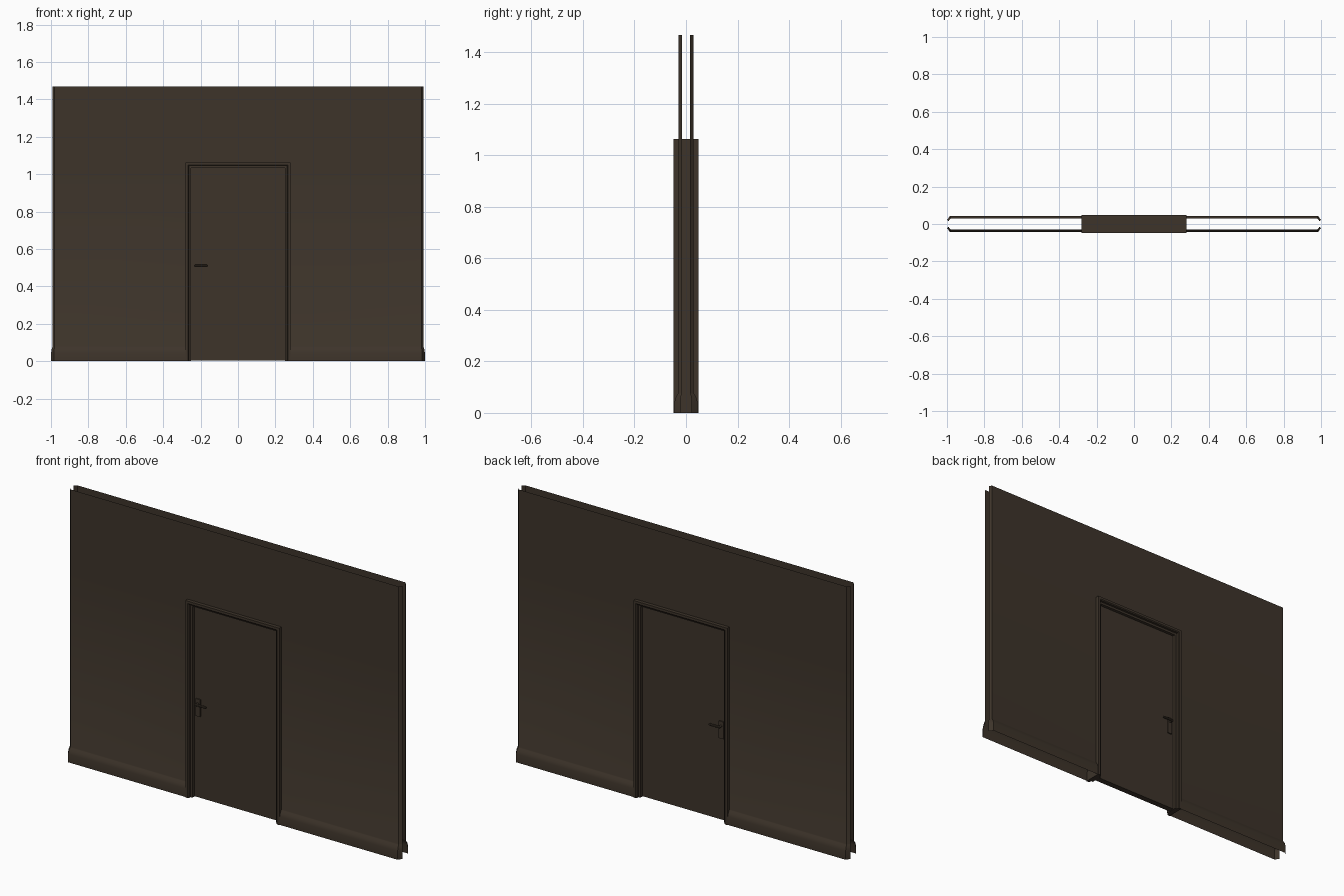
import bpy, bmesh, math
from mathutils import Matrix

if "Cube" in bpy.data.objects:
    bpy.data.objects.remove(bpy.data.objects["Cube"])

brown = bpy.data.materials.new("dark_brown")
brown.diffuse_color = (0.047, 0.034, 0.023, 1)
brown.use_nodes = True
brown.node_tree.nodes["Principled BSDF"].inputs["Base Color"].default_value = brown.diffuse_color


def finish(name, bm, solid=True):
    if solid:
        bmesh.ops.recalc_face_normals(bm, faces=bm.faces)
    me = bpy.data.meshes.new(name)
    bm.to_mesh(me)
    bm.free()
    me.materials.append(brown)
    ob = bpy.data.objects.new(name, me)
    bpy.context.collection.objects.link(ob)
    return ob


def add_box(bm, x0, x1, y0, y1, z0, z1):
    m = Matrix.Translation(((x0 + x1) / 2, (y0 + y1) / 2, (z0 + z1) / 2))
    m = m @ Matrix.Diagonal((x1 - x0, y1 - y0, z1 - z0, 1))
    return bmesh.ops.create_cube(bm, size=1, matrix=m)["verts"]


# Wall sheets: skirting profile rising into a plain wall, chamfered at the ends
OPEN_X, OPEN_Z, TOP = 0.27, 1.05, 1.468
# z, face depth, chamfer start x, end x, end depth
rows = [(0.0, 0.044, 0.984, 0.999, 0.022),
        (0.045, 0.044, 0.984, 0.999, 0.022),
        (0.062, 0.039, 0.983, 0.997, 0.020),
        (0.074, 0.031, 0.981, 0.993, 0.017),
        (0.078, 0.029, 0.980, 0.992, 0.0155),
        (OPEN_Z, 0.029, 0.980, 0.992, 0.0155),
        (TOP, 0.029, 0.980, 0.992, 0.0155)]


def wall_sheet(name, turn):
    bm = bmesh.new()
    grid = []
    for z, d, xc, xe, de in rows:
        pts = [(-xe, de), (-xc, d), (-OPEN_X, d), (OPEN_X, d), (xc, d), (xe, de)]
        grid.append([bm.verts.new((x, -y, z)) for x, y in pts])
    for r in range(len(rows) - 1):
        for c in range(5):
            if c == 2 and rows[r][0] < OPEN_Z:
                continue                      # doorway
            a, b = grid[r], grid[r + 1]
            bm.faces.new((a[c], a[c + 1], b[c + 1], b[c]))
    bmesh.ops.rotate(bm, verts=bm.verts, matrix=Matrix.Rotation(turn, 3, 'Z'))
    ob = finish(name, bm, solid=False)
    bpy.context.view_layer.objects.active = ob
    ob.select_set(True)
    bpy.ops.object.shade_smooth_by_angle(angle=math.radians(40))
    ob.select_set(False)


wall_sheet("front_wall_with_skirting", 0)
wall_sheet("back_wall_with_skirting", math.pi)

# Door frame: stepped profile (inset, depth) swept up, across and down
half = [(0, 0.048), (0.013, 0.048), (0.018, 0.044), (0.018, 0.032),
        (0.030, 0.032), (0.030, 0.0)]
profile = [(u, -y) for u, y in half] + [(u, y) for u, y in reversed(half[:-1])]
FX, FZ = 0.28, 1.063
bm = bmesh.new()
rings = []
for sx, top in ((-1, False), (-1, True), (1, True), (1, False)):
    rings.append([bm.verts.new((sx * (FX - u), y, FZ - u if top else 0))
                  for u, y in profile])
n = len(profile)
for a, b in zip(rings, rings[1:]):
    for i in range(n):
        j = (i + 1) % n
        bm.faces.new((a[i], a[j], b[j], b[i]))
bm.faces.new(rings[0])
bm.faces.new(rings[-1])
finish("door_frame", bm)

# Door leaf
bm = bmesh.new()
add_box(bm, -0.252, 0.252, -0.016, 0.016, 0.003, 1.035)
finish("door_leaf", bm)

# Handles on both faces: plate, neck and lever
for side, name in ((-1, "front_door_handle"), (1, "back_door_handle")):
    bm = bmesh.new()
    add_box(bm, -0.238, -0.211, 0.015, 0.022, 0.442, 0.535)
    neck = Matrix.Translation((-0.225, 0.030, 0.511)) @ Matrix.Rotation(math.pi / 2, 4, 'X')
    bmesh.ops.create_cone(bm, cap_ends=True, segments=12, radius1=0.006,
                          radius2=0.006, depth=0.02, matrix=neck)
    lever = add_box(bm, -0.232, -0.163, 0.034, 0.044, 0.505, 0.517)
    edges = list({e for v in lever for e in v.link_edges})
    bmesh.ops.bevel(bm, geom=edges, offset=0.003, segments=1, affect='EDGES')
    for v in bm.verts:
        v.co.y *= side
    finish(name, bm)
